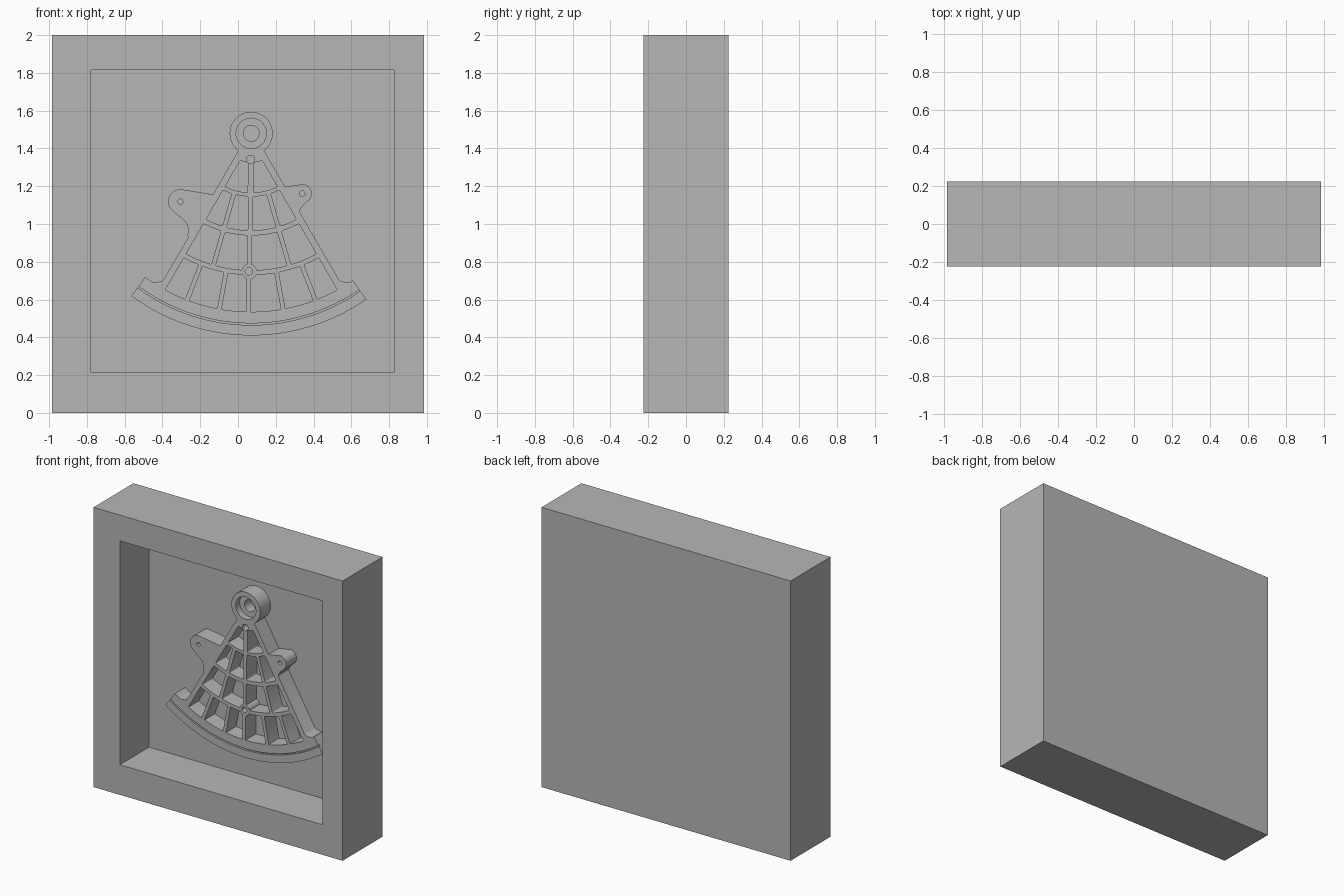
import bpy, bmesh
from math import sin, cos, asin, radians, degrees, pi

if "Cube" in bpy.data.objects:
    bpy.data.objects.remove(bpy.data.objects["Cube"], do_unlink=True)

grey = bpy.data.materials.new("plain grey")
grey.use_nodes = True
grey.diffuse_color = (0.47, 0.47, 0.47, 1)
grey.node_tree.nodes["Principled BSDF"].inputs["Base Color"].default_value = (0.47, 0.47, 0.47, 1)

HALF = 0.225               # half thickness of the case
FLOOR = 0.105              # recess floor
FACE = -0.012              # front face of the frame
CX, CZ = 0.07, 1.48        # pivot of the frame
SIDE = 30.1                # angle of the side bars


def polar(r, a):
    """Point at radius r, angle a (degrees from straight down) about the pivot."""
    return (CX + r * sin(radians(a)), CZ - r * cos(radians(a)))


def arc(r, a0, a1, n=24):
    return [polar(r, a0 + (a1 - a0) * i / n) for i in range(n + 1)]


def circle(x, z, r, n=48):
    return [(x + r * cos(2 * pi * i / n), z + r * sin(2 * pi * i / n)) for i in range(n)]


def shifted(a, off, r):
    """Angle at radius r of a line parallel to the ray a, moved sideways by off."""
    return a + degrees(asin(off / r))


def prism(name, pts, y0=FACE, y1=FLOOR + 0.01):
    """Extrude an (x, z) outline from y0 to y1."""
    bm = bmesh.new()
    face = bm.faces.new([bm.verts.new((x, y0, z)) for x, z in pts])
    ext = bmesh.ops.extrude_face_region(bm, geom=[face])
    new = [g for g in ext["geom"] if isinstance(g, bmesh.types.BMVert)]
    bmesh.ops.translate(bm, verts=new, vec=(0, y1 - y0, 0))
    bmesh.ops.recalc_face_normals(bm, faces=bm.faces)
    mesh = bpy.data.meshes.new(name)
    bm.to_mesh(mesh)
    bm.free()
    mesh.materials.append(grey)
    obj = bpy.data.objects.new(name, mesh)
    bpy.context.collection.objects.link(obj)
    return obj


def combine(target, other, operation):
    """Apply a boolean and remove the helper."""
    mod = target.modifiers.new("join", "BOOLEAN")
    mod.operation, mod.object, mod.solver = operation, other, "EXACT"
    bpy.context.view_layer.objects.active = target
    bpy.ops.object.modifier_apply(modifier=mod.name)
    bpy.data.objects.remove(other, do_unlink=True)


def add(pts):
    combine(frame, prism("part", pts), "UNION")


def cut(pts, y0=FACE - 0.1, y1=FLOOR + 0.1, round_by=0):
    cutter = prism("cutter", pts, y0, y1)
    cutter.hide_render = True
    if round_by:
        bev = cutter.modifiers.new("round", "BEVEL")
        bev.width, bev.segments = round_by, 4
        bev.limit_method, bev.angle_limit = "ANGLE", radians(35)
    combine(frame, cutter, "DIFFERENCE")


def rect(x0, x1, z0, z1):
    return [(x0, z0), (x1, z0), (x1, z1), (x0, z1)]


# Case: a block with a square recess in its front
case = prism("case", rect(-0.985, 0.985, 0, 2), -HALF, HALF)
combine(case, prism("recess", rect(-0.777, 0.825, 0.215, 1.815), -HALF - 0.1, FLOOR), "DIFFERENCE")

# Frame body: fan-shaped plate
top = shifted(SIDE, 0.013, 0.05)
end = shifted(SIDE, 0.013, 1.0)
frame = prism("sector_frame", [polar(0.05, -top)] + arc(1.0, -end, end) + [polar(0.05, top)])

# Pockets: rows between arcs, divided by radial ribs
rows = [(0.155, 0.314, (-0.5,), 0.018),
        (0.335, 0.514, (-16, -0.7, 16), 0.007),
        (0.541, 0.725, (-16, -0.9, 16), 0.007),
        (0.750, 0.945, (-21, -10.3, -0.9, 10.3, 21), 0.004)]
for r0, r1, ribs, rounding in rows:
    half = 0.016 if len(ribs) == 1 else 0.012
    bounds = [(-SIDE, 0.0216)] + [(a, half) for a in ribs] + [(SIDE, 0.0216)]
    for (a, wa), (b, wb) in zip(bounds, bounds[1:]):
        inner = arc(r0, shifted(a, wa, r0), shifted(b, -wb, r0), 8)
        outer = arc(r1, shifted(a, wa, r1), shifted(b, -wb, r1), 8)
        cut(inner + outer[::-1], round_by=rounding)

# Limb: curved strip along the bottom, with fillets to the side bars
add(arc(1.07, -36.4, 34.7, 64) + arc(0.945, -36.4, 34.7, 64)[::-1])
for s in (-1, 1):
    add([polar(r, s * a) for r, a in
         ((0.885, 30.4), (0.915, 31.2), (0.935, 32.5), (0.95, 34.3), (0.96, 30))])

# Pivot ring and small boss on the centre rib
add(circle(CX, CZ, 0.114, 64))
add(circle(0.06, 0.748, 0.04))

# Mounting lugs on both sides
add(circle(-0.305, 1.119, 0.065))
add([(-0.295, 1.183), (-0.13, 1.156), (-0.115, 1.14), (-0.25, 0.93), (-0.268, 0.939),
     (-0.262, 0.975), (-0.277, 1.01), (-0.31, 1.04), (-0.35, 1.072)])
add(circle(0.34, 1.161, 0.05))
add([(0.344, 1.211), (0.24, 1.195), (0.22, 1.18), (0.31, 1.05), (0.328, 1.045),
     (0.328, 1.075), (0.345, 1.098), (0.38, 1.131)])

# Counterbore, through holes and the scale groove
cut(circle(CX, CZ, 0.08, 64), y1=FACE + 0.045)
for x, z, r in ((CX, CZ, 0.042), (0.066, 1.341, 0.022), (0.058, 0.749, 0.02),
                (-0.305, 1.119, 0.014), (0.34, 1.161, 0.014)):
    cut(circle(x, z, r, 32))
cut(arc(1.015, -37, 36, 64) + arc(1.006, -37, 36, 64)[::-1], y1=FACE + 0.015)

# Shading
for obj in (case, frame):
    bpy.ops.object.select_all(action="DESELECT")
    obj.select_set(True)
    bpy.context.view_layer.objects.active = obj
    bpy.ops.object.shade_smooth_by_angle(angle=radians(30))
